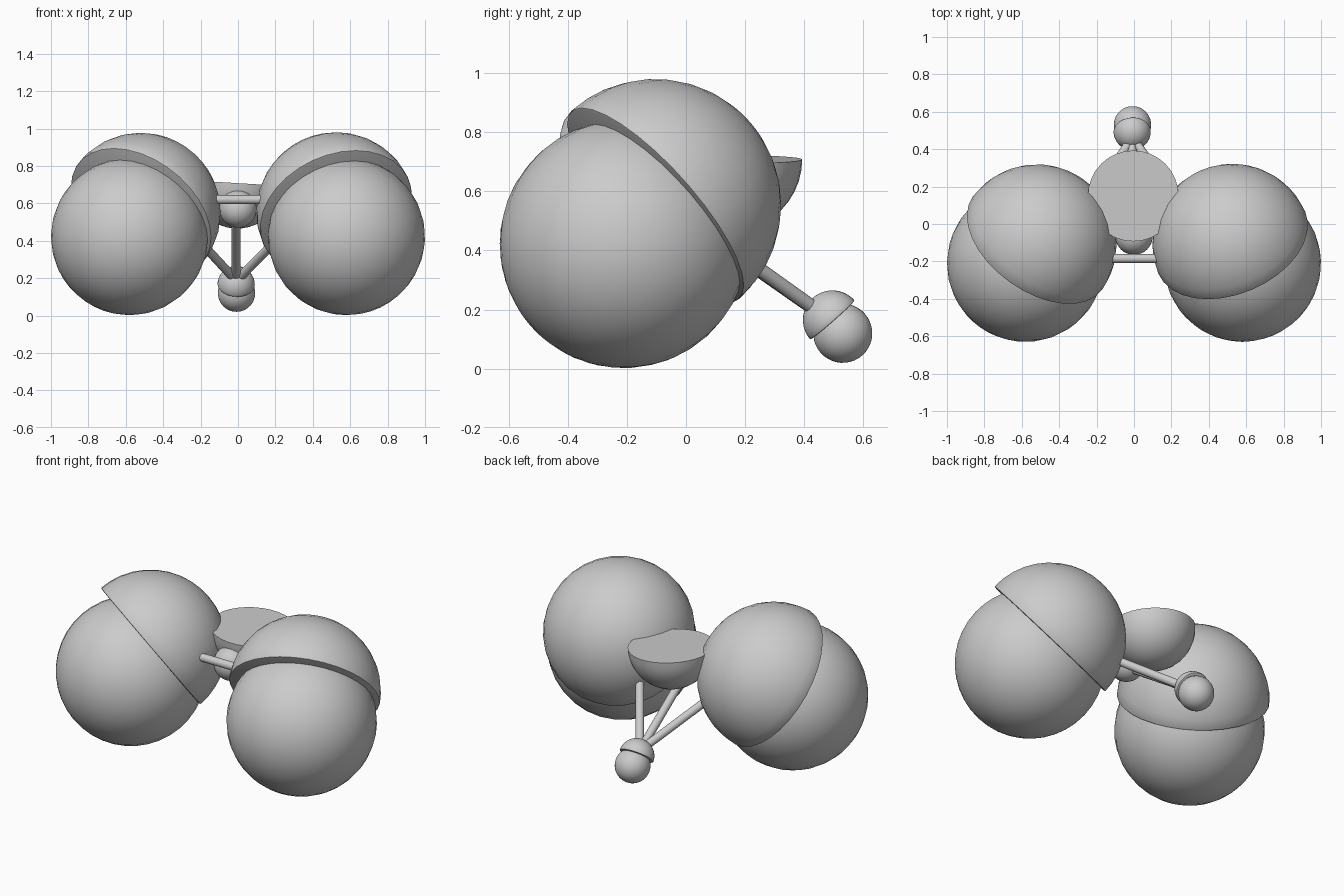
import bpy, bmesh
from mathutils import Vector

if "Cube" in bpy.data.objects:
    bpy.data.objects.remove(bpy.data.objects["Cube"])


def finish(name, bm, loc, axis, angle=0.7):
    me = bpy.data.meshes.new(name)
    bm.to_mesh(me)
    bm.free()
    ob = bpy.data.objects.new(name, me)
    bpy.context.collection.objects.link(ob)
    ob.location = loc
    ob.rotation_mode = 'QUATERNION'
    ob.rotation_quaternion = Vector(axis).to_track_quat('Z', 'Y')
    bpy.ops.object.select_all(action='DESELECT')
    ob.select_set(True)
    bpy.context.view_layer.objects.active = ob
    bpy.ops.object.shade_smooth_by_angle(angle=angle)
    return ob


def ball(name, loc, r, axis):
    bm = bmesh.new()
    bmesh.ops.create_uvsphere(bm, u_segments=32, v_segments=20, radius=r)
    return finish(name, bm, loc, axis)


def dome(name, loc, r, axis, bevel=0.0):
    # Half sphere closed by a flat disc; the dome points along axis
    bm = bmesh.new()
    bmesh.ops.create_uvsphere(bm, u_segments=32, v_segments=20, radius=r)
    bmesh.ops.bisect_plane(bm, geom=bm.verts[:] + bm.edges[:] + bm.faces[:],
                           plane_co=(0, 0, 0), plane_no=(0, 0, 1),
                           clear_inner=True, dist=1e-4)
    rim = [e for e in bm.edges if e.is_boundary]
    bmesh.ops.holes_fill(bm, edges=rim, sides=0)
    if bevel:
        rim = [e for e in bm.edges if all(abs(v.co.z) < 1e-4 for v in e.verts)]
        bmesh.ops.bevel(bm, geom=rim, offset=bevel, segments=2,
                        profile=0.5, affect='EDGES')
    bmesh.ops.recalc_face_normals(bm, faces=bm.faces[:])
    return finish(name, bm, loc, axis)


def rod(name, a, b, r=0.024):
    a, b = Vector(a), Vector(b)
    bm = bmesh.new()
    bmesh.ops.create_cone(bm, cap_ends=True, segments=16, radius1=r,
                          radius2=r, depth=(b - a).length)
    return finish(name, bm, (a + b) / 2, b - a)


# Big front ball wheels with their tilted dome housings
for side, s, axis, centre in (
        ("right", 1, (-0.30, 0.71, 0.635), (0.525, -0.105, 0.553)),
        ("left", -1, (0.47, 0.656, 0.592), (-0.52, -0.108, 0.55))):
    ball(side + "_front_ball", (0.58 * s, -0.21, 0.422), 0.42, axis)
    dome(side + "_front_housing", centre, 0.427, axis, 0.008)

# Small rear ball wheel and housing
ball("rear_ball", (-0.008, 0.53, 0.12), 0.10, (0.05, -0.66, 0.75))
dome("rear_housing", (-0.01, 0.495, 0.165), 0.10, (0.05, -0.66, 0.75), 0.003)

# Bowl seat, rolled slightly to one side
dome("seat", (-0.004, 0.15, 0.708), 0.243, (-0.06, 0, -1))

# Cross bar and hub under the seat
rod("cross_bar", (-0.25, -0.185, 0.62), (0.25, -0.185, 0.62))
ball("hub", (0, -0.065, 0.57), 0.10, (0, 0, 1))

# Struts from the rear housing to the hub and both front housings
rod("centre_strut", (-0.01, 0.46, 0.185), (-0.01, -0.07, 0.555))
for side, s in (("right", 1), ("left", -1)):
    rod(side + "_strut", (-0.008, 0.46, 0.185), (0.30 * s, 0.02, 0.50))
